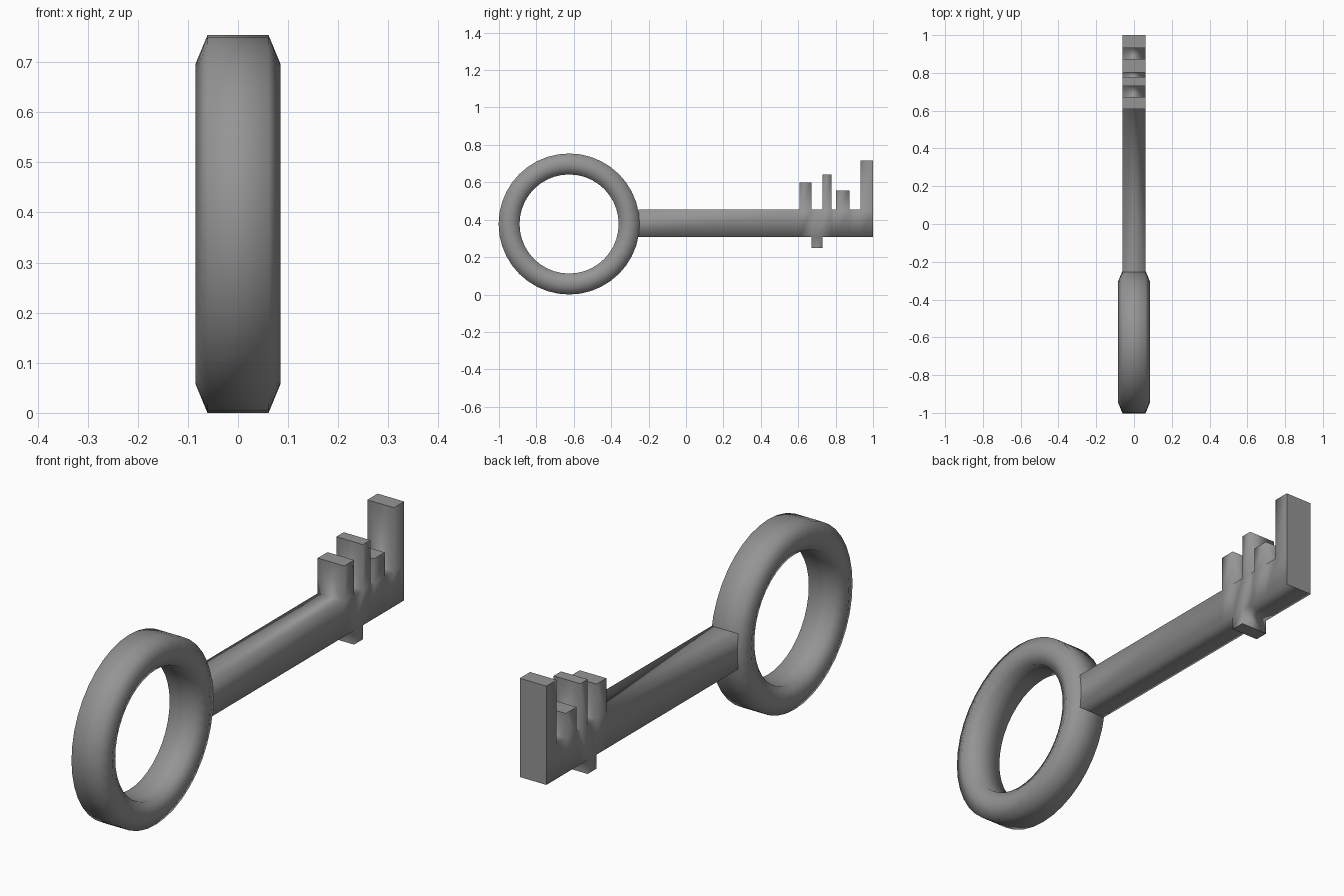
import bpy, bmesh, math

cube = bpy.data.objects.get("Cube")
if cube:
    bpy.data.objects.remove(cube, do_unlink=True)

# One grey metal
metal = bpy.data.materials.new("grey_metal")
metal.use_nodes = True
GREY = (0.3, 0.3, 0.3, 1)
metal.diffuse_color = GREY
metal.node_tree.nodes["Principled BSDF"].inputs["Base Color"].default_value = GREY


def finish(bm, name):
    bmesh.ops.recalc_face_normals(bm, faces=bm.faces)
    for f in bm.faces:
        f.smooth = True
    mesh = bpy.data.meshes.new(name)
    bm.to_mesh(mesh)
    bm.free()
    mesh.materials.append(metal)
    obj = bpy.data.objects.new(name, mesh)
    bpy.context.collection.objects.link(obj)
    return obj


# Ring handle: six-sided section swept round the x axis
CY, CZ, SEGMENTS = -0.625, 0.377, 40
section = [(0.061, 0.377), (0.085, 0.319), (0.061, 0.265),
           (-0.061, 0.265), (-0.085, 0.319), (-0.061, 0.377)]
bm = bmesh.new()
loops = []
for i in range(SEGMENTS):
    a = 2 * math.pi * i / SEGMENTS
    loops.append([bm.verts.new((x, CY + r * math.cos(a), CZ + r * math.sin(a)))
                  for x, r in section])
for i in range(SEGMENTS):
    here, after = loops[i], loops[(i + 1) % SEGMENTS]
    for j in range(len(section)):
        k = (j + 1) % len(section)
        bm.faces.new((here[j], here[k], after[k], after[j]))
finish(bm, "ring_handle")

# Shaft and teeth: side profile of cells, extruded across the width
BOTTOM, TOP, HALF = 0.308, 0.454, 0.061
START, TIP = -0.255, 1.0
teeth = [(0.608, 0.672, 0.6), (0.73, 0.778, 0.642),
         (0.803, 0.873, 0.555), (0.933, TIP, 0.717)]
lower_teeth = [(0.672, 0.73, 0.25)]
cuts = sorted({START, *[y for t in teeth for y in t[:2]]})

bm = bmesh.new()


def cell(y0, y1, z0, z1):
    corners = [(y0, z0), (y1, z0), (y1, z1), (y0, z1)]
    bm.faces.new([bm.verts.new((-HALF, y, z)) for y, z in corners])


for y0, y1 in zip(cuts, cuts[1:]):
    cell(y0, y1, BOTTOM, TOP)
for y0, y1, z in teeth:
    cell(y0, y1, TOP, z)
for y0, y1, z in lower_teeth:
    cell(y0, y1, z, BOTTOM)
bmesh.ops.remove_doubles(bm, verts=bm.verts, dist=0.0005)
new = bmesh.ops.extrude_face_region(bm, geom=bm.faces[:], use_keep_orig=True)["geom"]
bmesh.ops.translate(bm, vec=(2 * HALF, 0, 0),
                    verts=[v for v in new if isinstance(v, bmesh.types.BMVert)])
bmesh.ops.recalc_face_normals(bm, faces=bm.faces)

# Crisp edges round the tooth ends and the two ends of the shaft
for f in bm.faces:
    c = f.calc_center_median()
    tooth_end = abs(f.normal.z) > 0.9 and (c.z > TOP + 0.01 or c.z < BOTTOM - 0.01)
    shaft_end = abs(f.normal.y) > 0.9 and (c.y < START + 0.01 or c.y > TIP - 0.01)
    if tooth_end or shaft_end:
        for e in f.edges:
            if any(abs(g.normal.dot(f.normal)) < 0.5 for g in e.link_faces):
                e.smooth = False
finish(bm, "shaft_and_teeth")
